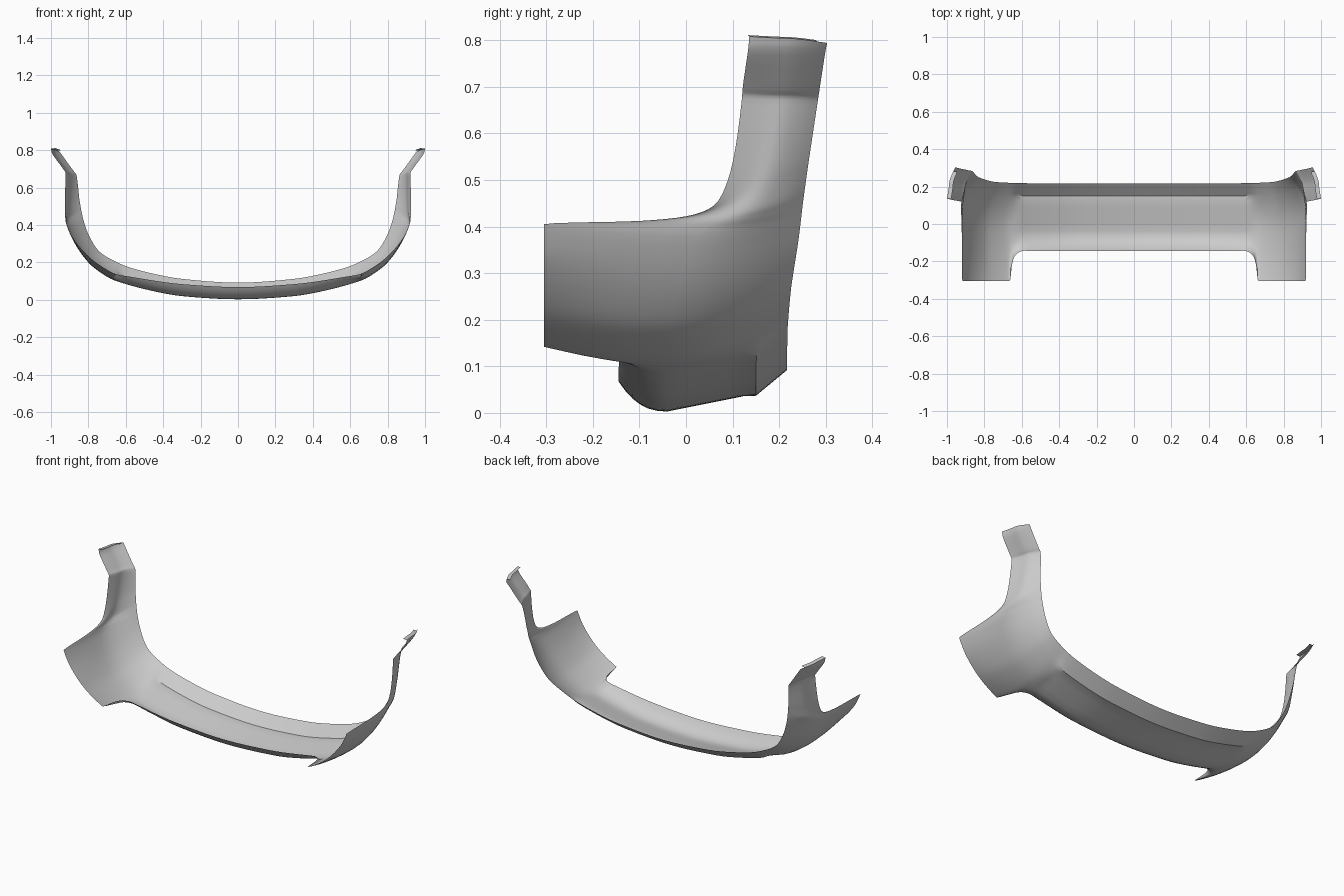
import bpy, bmesh
from mathutils import Vector

if "Cube" in bpy.data.objects:
    bpy.data.objects.remove(bpy.data.objects["Cube"])

# Guide rails of the right half: (station, x, y, z), centre line -> pillar tip
FRONT = [(0, 0, -.145, .068), (2, .3, -.145, .084), (4, .585, -.143, .125),
         (5, .635, -.168, .133), (6, .652, -.215, .138), (7, .665, -.305, .142),
         (9, .78, -.305, .215), (11, .885, -.305, .335), (12, .918, -.305, .405),
         (13, .92, -.1, .412), (14, .922, 0, .422), (15, .924, .06, .445),
         (16, .925, .09, .5), (17, .924, .108, .58), (18, .922, .12, .675),
         (19, .935, .122, .7), (20, .995, .134, .785), (21, 1, .136, .808)]
MIDDLE = [(0, 0, -.04, .003), (2, .3, -.04, .02), (4, .585, -.04, .08),
          (7, .67, -.04, .108), (9, .78, -.04, .18), (10, .84, -.02, .25),
          (11, .885, 0, .325), (12, .913, .03, .39), (13, .917, .07, .413),
          (14, .915, .11, .432), (16, .905, .168, .51), (18, .902, .2, .672),
          (19, .917, .205, .695), (20, .982, .216, .785), (21, .988, .22, .804)]
BACK = [(0, 0, .217, .092), (2, .3, .217, .112), (4, .585, .218, .175),
        (7, .66, .22, .207), (9, .745, .225, .262), (11, .81, .242, .375),
        (13, .832, .251, .45), (16, .847, .262, .53), (18, .865, .283, .67),
        (19, .88, .286, .69), (20, .945, .3, .78), (21, .955, .303, .794)]
SUB = 4


def rail(pts, s):
    """Monotone cubic interpolation, so corners never overshoot."""
    i = max(k for k in range(len(pts) - 1) if pts[k][0] <= s or k == 0)
    sec = lambda k, c: (pts[k + 1][c] - pts[k][c]) / (pts[k + 1][0] - pts[k][0])

    def slope(k, c):
        if k == 0:
            return sec(0, c) if c == 1 else 0
        if k == len(pts) - 1:
            return sec(k - 1, c)
        a, b = sec(k - 1, c), sec(k, c)
        return 2 * a * b / (a + b) if a * b > 0 else 0
    h = pts[i + 1][0] - pts[i][0]
    t = (s - pts[i][0]) / h
    return Vector([(2*t**3 - 3*t*t + 1) * pts[i][c] + (t**3 - 2*t*t + t) * h * slope(i, c)
                   + (3*t*t - 2*t**3) * pts[i + 1][c] + (t**3 - t*t) * h * slope(i + 1, c)
                   for c in (1, 2, 3)])


def step(a, b, x):
    t = min(1, max(0, (x - a) / (b - a)))
    return t * t * (3 - 2 * t)


def mix(a, b, ty, d):
    """Blend y with one factor, x and z with another."""
    return Vector((a.x + (b.x - a.x) * d, a.y + (b.y - a.y) * ty, a.z + (b.z - a.z) * d))


def section(s):
    f, m, b = rail(FRONT, s), rail(MIDDLE, s), rail(BACK, s)
    pillar = step(12, 16, s)
    centre = 1 - step(4, 7.5, s)
    out = []
    p = 1.9 + .6 * centre - .6 * pillar
    for t in (0, .06, .15, .28, .43, .6, .8):
        out.append(mix(f, m, t, 1 - (1 - t) ** p))
    q = 2 - .6 * pillar
    for t in (0, .17, .34, .5, .64, .74, .78, .88, 1):
        # creased rear flange in the middle, plain curve at the sides
        crease = .58 * t if t <= .64 else .38 if t <= .74 else .38 + .62 * (t - .74) / .26
        out.append(mix(m, b, t, crease * centre + t ** q * (1 - centre)))
    return out


# Curved bumper shell with side wings and pillars
bm = bmesh.new()
rows = [[bm.verts.new(c) for c in section(k / SUB)] for k in range(21 * SUB + 1)]
for r0, r1 in zip(rows, rows[1:]):
    for i in range(len(r0) - 1):
        bm.faces.new((r0[i], r0[i + 1], r1[i + 1], r1[i]))

# Small lip folded inwards at the pillar tip
tip = rows[-1][:13]
lip = [bm.verts.new(v.co + Vector((-.022, -.003, .003))) for v in tip]
for i in range(len(tip) - 1):
    bm.faces.new((tip[i], tip[i + 1], lip[i + 1], lip[i]))
bmesh.ops.recalc_face_normals(bm, faces=bm.faces)
if rows[0][7].link_faces[0].normal.z > 0:
    bmesh.ops.reverse_faces(bm, faces=bm.faces)

me = bpy.data.meshes.new("bumper_shell")
bm.to_mesh(me)
bm.free()
ob = bpy.data.objects.new("bumper_shell", me)
bpy.context.collection.objects.link(ob)
mirror = ob.modifiers.new("Mirror", 'MIRROR')
mirror.use_clip = True
bpy.context.view_layer.objects.active = ob
ob.select_set(True)
bpy.ops.object.modifier_apply(modifier="Mirror")
bpy.ops.object.shade_smooth_by_angle(angle=0.6)
